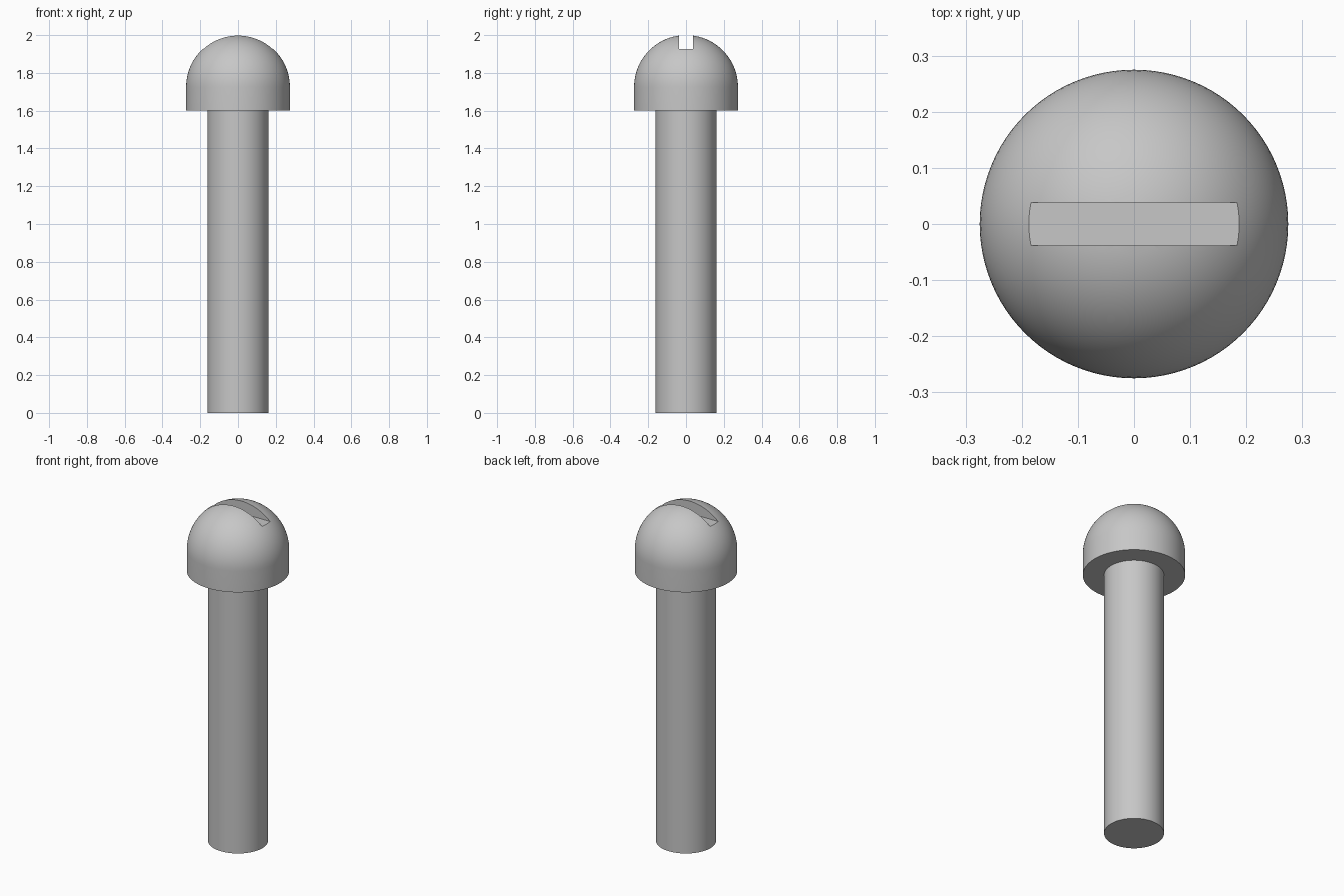
import bpy, bmesh, math
from mathutils import Vector

cube = bpy.data.objects.get("Cube")
if cube:
    bpy.data.objects.remove(cube, do_unlink=True)

HEIGHT = 2.0
SHANK_RADIUS = 0.161
HEAD_RADIUS = 0.275
HEAD_BASE = 1.6
DOME_BASE = HEIGHT - HEAD_RADIUS
SLOT_WIDTH = 0.076
SLOT_FLOOR = 1.926
SEGMENTS = 96
DOME_STEPS = 24

# Plain grey metal
steel = bpy.data.materials.new("grey_steel")
steel.use_nodes = True
colour = (0.57, 0.57, 0.57, 1.0)
steel.diffuse_color = colour
steel.node_tree.nodes["Principled BSDF"].inputs["Base Color"].default_value = colour


def make_object(name, bm):
    mesh = bpy.data.meshes.new(name)
    bm.to_mesh(mesh)
    bm.free()
    obj = bpy.data.objects.new(name, mesh)
    bpy.context.collection.objects.link(obj)
    mesh.materials.append(steel)
    return obj


def lathe(name, profile):
    """Revolve a radius/height profile round the z axis into a closed solid."""
    bm = bmesh.new()
    verts = [bm.verts.new((r, 0, z)) for r, z in profile]
    edges = [bm.edges.new(pair) for pair in zip(verts, verts[1:])]
    bmesh.ops.spin(bm, geom=verts + edges, cent=(0, 0, 0), axis=(0, 0, 1),
                   angle=math.tau, steps=SEGMENTS, use_merge=True)
    bmesh.ops.remove_doubles(bm, verts=bm.verts, dist=1e-5)
    bmesh.ops.recalc_face_normals(bm, faces=bm.faces)
    return make_object(name, bm)


# Shank, flat head underside, short straight rim and hemispherical dome
profile = [(0, 0), (SHANK_RADIUS, 0), (SHANK_RADIUS, HEAD_BASE), (HEAD_RADIUS, HEAD_BASE)]
for i in range(DOME_STEPS):
    a = math.pi / 2 * i / DOME_STEPS
    profile.append((HEAD_RADIUS * math.cos(a), DOME_BASE + HEAD_RADIUS * math.sin(a)))
profile.append((0, HEIGHT))
screw = lathe("screw_shank_and_head", profile)

# Driver slot cutter, running along x across the top of the dome
bm = bmesh.new()
bmesh.ops.create_cube(bm, size=1)
bmesh.ops.scale(bm, vec=Vector((1, SLOT_WIDTH, 0.4)), verts=bm.verts)
bmesh.ops.translate(bm, vec=Vector((0, 0, SLOT_FLOOR + 0.2)), verts=bm.verts)
cutter = make_object("slot_cutter", bm)
cutter.hide_render = True

# Cut the slot, then smooth the round surfaces while keeping edges crisp
cut = screw.modifiers.new("driver_slot", 'BOOLEAN')
cut.operation = 'DIFFERENCE'
cut.solver = 'EXACT'
cut.object = cutter
bpy.ops.object.select_all(action='DESELECT')
bpy.context.view_layer.objects.active = screw
screw.select_set(True)
bpy.ops.object.modifier_apply(modifier=cut.name)
bpy.data.objects.remove(cutter, do_unlink=True)
bpy.ops.object.shade_smooth_by_angle(angle=math.radians(30))
